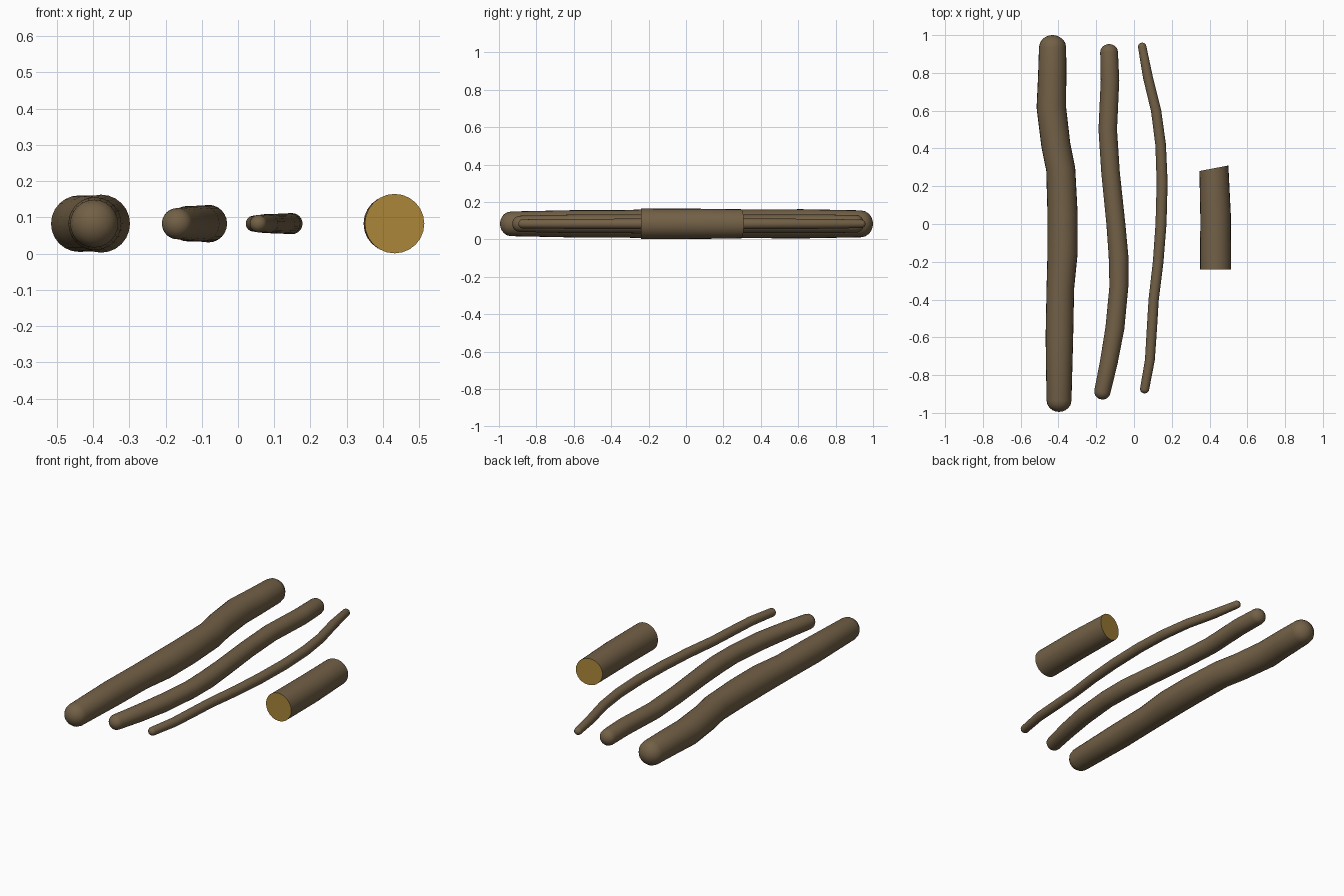
import bpy, bmesh, math
from mathutils import Vector

if "Cube" in bpy.data.objects:
    bpy.data.objects.remove(bpy.data.objects["Cube"])

SIDES = 24
Z = 0.083


def material(name, rgb):
    m = bpy.data.materials.new(name)
    m.diffuse_color = (*rgb, 1)
    m.use_nodes = True
    m.node_tree.nodes["Principled BSDF"].inputs["Base Color"].default_value = m.diffuse_color
    return m


bark = material("bark brown", (0.170, 0.118, 0.062))
wood = material("cut wood yellow", (0.400, 0.240, 0.042))


def finish(name, bm):
    bmesh.ops.recalc_face_normals(bm, faces=bm.faces)
    me = bpy.data.meshes.new(name)
    bm.to_mesh(me)
    bm.free()
    ob = bpy.data.objects.new(name, me)
    bpy.context.collection.objects.link(ob)
    me.materials.append(bark)
    me.materials.append(wood)
    bpy.context.view_layer.objects.active = ob
    ob.select_set(True)
    bpy.ops.object.shade_smooth_by_angle(angle=math.radians(40))
    ob.select_set(False)


def tube(name, path, round_ends):
    """Skin rings along (x, y, radius) points; ends are domed or flat cut."""
    pts = [Vector((x, y, Z)) for x, y, r in path]
    rings = []                                  # (centre, direction, radius)
    for i, p in enumerate(pts):
        d = (pts[min(i + 1, len(pts) - 1)] - pts[max(i - 1, 0)]).normalized()
        rings.append((p, d, path[i][2]))
    if round_ends:
        def dome(ring, sign):
            p, d, r = ring
            return [(p + d * sign * r * 0.9 * math.sin(a), d, r * math.cos(a))
                    for a in (math.radians(k) for k in (22, 42, 60, 75, 86))]
        rings = dome(rings[0], -1)[::-1] + rings + dome(rings[-1], 1)
    else:
        # one end sawn square, the other at a slant
        rings[0] = (rings[0][0], Vector((0, 1, 0)), rings[0][2])
        rings[-1] = (rings[-1][0], Vector((-0.19, 1, 0)).normalized(), rings[-1][2])
    bm = bmesh.new()
    loops = []
    for c, d, r in rings:
        side = d.cross(Vector((0, 0, 1))).normalized()
        loops.append([bm.verts.new(c + side * r * math.cos(t) + Vector((0, 0, r * math.sin(t))))
                      for t in (2 * math.pi * k / SIDES for k in range(SIDES))])
    for a, b in zip(loops, loops[1:]):
        for k in range(SIDES):
            n = (k + 1) % SIDES
            bm.faces.new((a[k], a[n], b[n], b[k]))
    for loop in (loops[0], loops[-1]):
        bm.faces.new(loop).material_index = 0 if round_ends else 1
    finish(name, bm)


# Thick, medium and thin sticks
tube("thick_stick", [(-0.397, -0.935, 0.066), (-0.395, -0.60, 0.073), (-0.390, -0.34, 0.073),
                     (-0.378, -0.15, 0.080), (-0.378, 0.05, 0.080), (-0.388, 0.29, 0.077),
                     (-0.414, 0.42, 0.077), (-0.438, 0.62, 0.078), (-0.433, 0.78, 0.075),
                     (-0.431, 0.935, 0.072)], True)
tube("medium_stick", [(-0.168, -0.89, 0.043), (-0.133, -0.73, 0.047), (-0.101, -0.55, 0.050),
                      (-0.080, -0.33, 0.050), (-0.082, -0.17, 0.052), (-0.096, 0.0, 0.050),
                      (-0.124, 0.27, 0.049), (-0.139, 0.50, 0.049), (-0.127, 0.76, 0.049),
                      (-0.132, 0.91, 0.047)], True)
tube("thin_stick", [(0.056, -0.875, 0.024), (0.084, -0.72, 0.026), (0.095, -0.55, 0.027),
                    (0.104, -0.40, 0.027), (0.128, -0.20, 0.028), (0.143, 0.0, 0.029),
                    (0.149, 0.22, 0.029), (0.141, 0.42, 0.028), (0.117, 0.60, 0.027),
                    (0.073, 0.78, 0.026), (0.043, 0.94, 0.022)], True)
# Short sawn log
tube("cut_log", [(0.432, -0.24, 0.082), (0.432, 0.04, 0.081), (0.423, 0.295, 0.078)], False)
